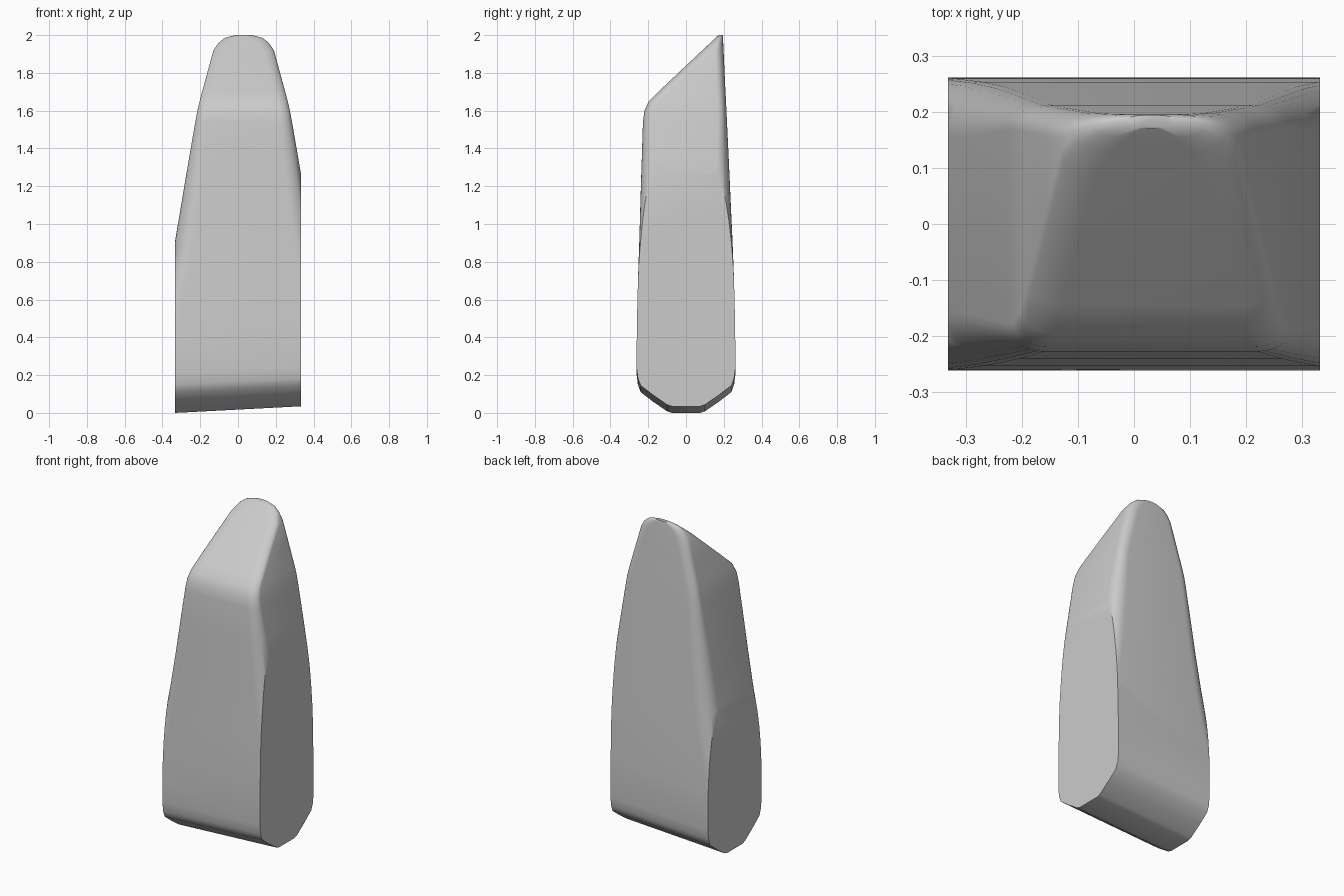
import bpy, bmesh, math

cube = bpy.data.objects.get("Cube")
if cube:
    bpy.data.objects.remove(cube, do_unlink=True)

grey = bpy.data.materials.new("plain_grey")
grey.use_nodes = True
GREY = (0.6, 0.6, 0.6, 1)
grey.diffuse_color = GREY
grey.node_tree.nodes["Principled BSDF"].inputs["Base Color"].default_value = GREY

HALF = 0.333      # flat sides are cut here
CENTRE = 0.03     # the taper leans slightly to the left side
CORNER_STEPS = 8

# Sections from the bottom up: height, half width, front y, back y
SECTIONS = [
    (0.00, 0.48, -0.075, 0.075), (0.008, 0.48, -0.10, 0.10),
    (0.06, 0.48, -0.175, 0.175), (0.11, 0.48, -0.24, 0.24),
    (0.15, 0.48, -0.255, 0.255), (0.21, 0.48, -0.262, 0.262),
    (0.45, 0.45, -0.26, 0.26), (0.70, 0.40, -0.254, 0.254),
    (0.91, 0.363, -0.247, 0.246), (1.13, 0.326, -0.241, 0.236),
    (1.35, 0.289, -0.234, 0.226), (1.54, 0.256, -0.228, 0.217),
    (1.60, 0.245, -0.22, 0.214), (1.65, 0.233, -0.197, 0.212),
    (1.70, 0.22, -0.146, 0.209), (1.81, 0.19, -0.03, 0.204),
    (1.92, 0.16, 0.087, 0.199), (1.96, 0.132, 0.13, 0.197),
    (1.985, 0.10, 0.155, 0.196), (2.00, 0.045, 0.172, 0.195),
]


def section_ring(bm, z, w, front, back):
    """Rounded rectangle whose corners tighten towards the top."""
    fade = min(1, max(0, (z - 1.0) / 0.6))
    rx = min(0.10 - 0.04 * fade, w * 0.9)
    ry = min(0.09 - 0.045 * fade, (back - front) * 0.45)
    tilt = 0.0525 * min(1, max(0, 1.1 - z))
    ring = []
    corners = ((1, back, 0), (-1, back, 1), (-1, front, 2), (1, front, 3))
    for side, edge, quarter in corners:
        inward = -1 if edge == back else 1
        for i in range(CORNER_STEPS + 1):
            a = (quarter + i / CORNER_STEPS) * math.pi / 2
            x = CENTRE + side * (w - rx) + rx * math.cos(a)
            y = edge + inward * ry + ry * math.sin(a)
            ring.append(bm.verts.new((x, y, z + tilt * (x + HALF))))
    return ring


# Lofted tapering body with a sloped top
bm = bmesh.new()
rings = [section_ring(bm, *s) for s in SECTIONS]
for low, high in zip(rings, rings[1:]):
    for i in range(len(low)):
        j = (i + 1) % len(low)
        bm.faces.new((low[i], low[j], high[j], high[i]))
bm.faces.new(reversed(rings[0]))
bm.faces.new(rings[-1])

# Flat left and right sides
for side in (-1, 1):
    cut = bmesh.ops.bisect_plane(
        bm, geom=bm.verts[:] + bm.edges[:] + bm.faces[:],
        plane_co=(side * HALF, 0, 0), plane_no=(side, 0, 0), clear_outer=True)
    rim = [e for e in cut["geom_cut"] if isinstance(e, bmesh.types.BMEdge)]
    bmesh.ops.contextual_create(bm, geom=rim)
bmesh.ops.recalc_face_normals(bm, faces=bm.faces[:])

mesh = bpy.data.meshes.new("wedge_body")
bm.to_mesh(mesh)
bm.free()
mesh.materials.append(grey)
body = bpy.data.objects.new("wedge_body", mesh)
bpy.context.collection.objects.link(body)
bpy.context.view_layer.objects.active = body
body.select_set(True)
bpy.ops.object.shade_smooth_by_angle(angle=math.radians(35))
